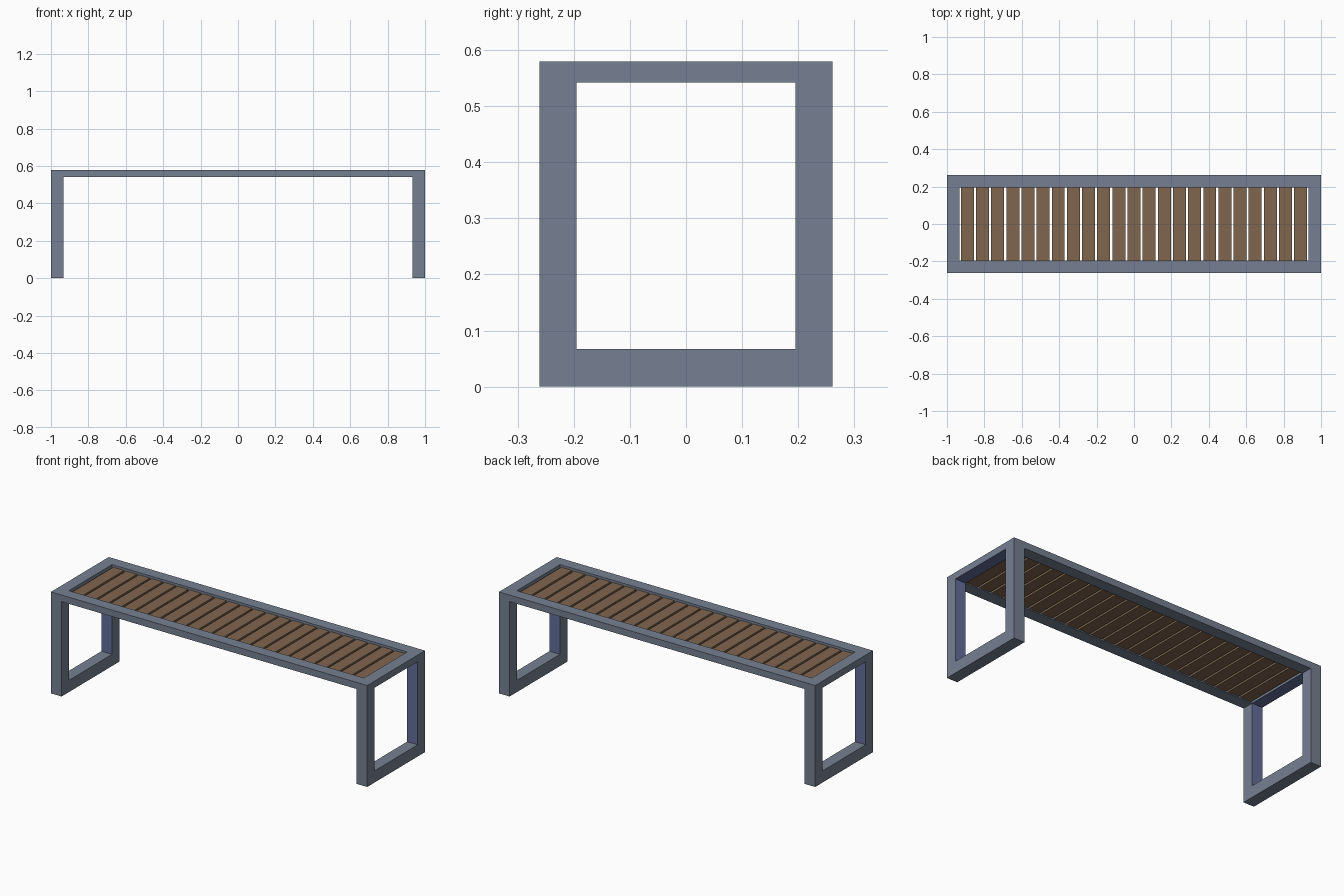
import bpy, bmesh

if "Cube" in bpy.data.objects:
    bpy.data.objects.remove(bpy.data.objects["Cube"])

X, Y, H = 1.0, 0.261, 0.58      # half length, half width, height
BAR = 0.067                     # tube width
TOP = 0.038                     # thickness of the top frame


def material(name, rgb):
    m = bpy.data.materials.new(name)
    m.diffuse_color = (*rgb, 1)
    m.use_nodes = True
    m.node_tree.nodes["Principled BSDF"].inputs["Base Color"].default_value = m.diffuse_color
    return m


steel = material("grey steel", (0.181, 0.216, 0.287))
inner = material("blue grey steel", (0.125, 0.155, 0.32))
wood = material("brown wood", (0.216, 0.133, 0.078))


def finish(name, bm, mats):
    bmesh.ops.recalc_face_normals(bm, faces=bm.faces)
    me = bpy.data.meshes.new(name)
    for m in mats:
        me.materials.append(m)
    # inner faces of the leg loops are a bluer steel
    if len(mats) > 1:
        bm.normal_update()
        for f in bm.faces:
            c, n = f.calc_center_median(), f.normal
            side = abs(n.y) > 0.9 and abs(c.y) < Y - 0.01
            under = n.z < -0.9 and c.z > 0.3
            f.material_index = 1 if side or under else 0
    bm.to_mesh(me)
    bm.free()
    ob = bpy.data.objects.new(name, me)
    bpy.context.collection.objects.link(ob)
    return ob


def box(name, lo, hi, mat):
    bm = bmesh.new()
    bmesh.ops.create_cube(bm, size=1)
    for v in bm.verts:
        v.co = [(a + b) / 2 + c * (b - a) for a, b, c in zip(lo, hi, v.co)]
    return finish(name, bm, [mat])


def leg_loop(name, x0, x1):
    # rectangular ring in the y-z plane, extruded along x
    bm = bmesh.new()
    yi = Y - BAR + 0.001
    outer = [(-Y, 0), (Y, 0), (Y, H), (-Y, H)]
    hole = [(-yi, BAR), (yi, BAR), (yi, H - TOP), (-yi, H - TOP)]
    o = [bm.verts.new((x0, y, z)) for y, z in outer]
    h = [bm.verts.new((x0, y, z)) for y, z in hole]
    faces = [bm.faces.new((o[i], o[(i + 1) % 4], h[(i + 1) % 4], h[i])) for i in range(4)]
    ext = bmesh.ops.extrude_face_region(bm, geom=faces, use_keep_orig=True)
    for g in ext["geom"]:
        if isinstance(g, bmesh.types.BMVert):
            g.co.x = x1
    return finish(name, bm, [steel, inner])


# end loops: legs, floor bar and top cross bar
leg_loop("left_leg_loop", -X, -X + BAR)
leg_loop("right_leg_loop", X - BAR, X)

# long rails of the seat frame
yi = Y - BAR + 0.001
box("front_rail", (-X + BAR, -Y, H - TOP), (X - BAR, -yi, H), steel)
box("back_rail", (-X + BAR, yi, H - TOP), (X - BAR, Y, H), steel)

# cross slats, recessed in the frame
COUNT, PITCH, WIDTH = 23, 0.081, 0.069
for i in range(COUNT):
    x = (i - (COUNT - 1) / 2) * PITCH
    box(f"seat_slat_{i + 1}", (x - WIDTH / 2, -yi, 0.548), (x + WIDTH / 2, yi, 0.567), wood)
